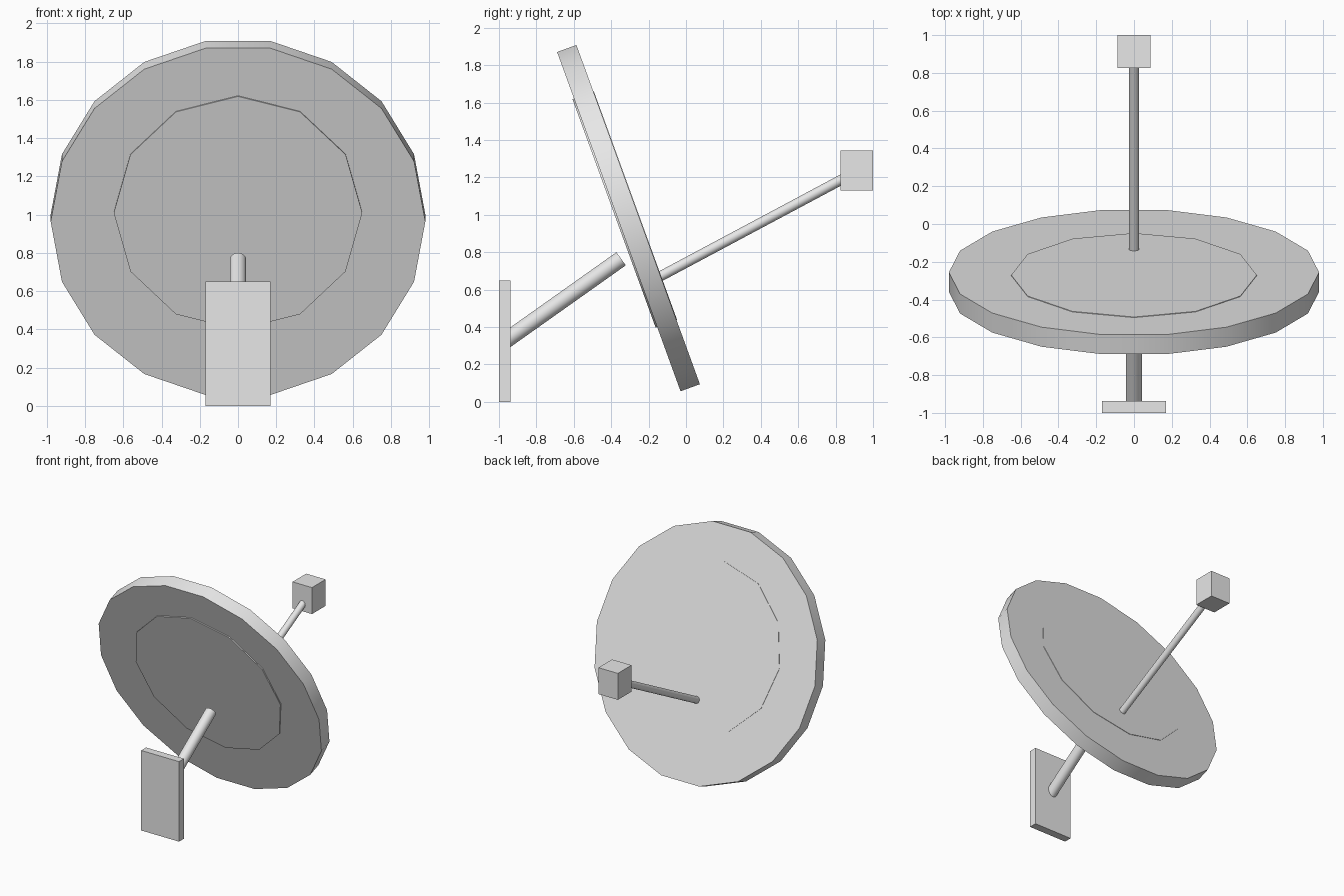
import bpy, math
from mathutils import Vector

if "Cube" in bpy.data.objects:
    bpy.data.objects.remove(bpy.data.objects["Cube"])

grey = bpy.data.materials.new("light grey")
grey.diffuse_color = (0.8, 0.8, 0.8, 1)
grey.use_nodes = True
grey.node_tree.nodes["Principled BSDF"].inputs["Base Color"].default_value = grey.diffuse_color


def finish(name):
    ob = bpy.context.object
    ob.name = name
    ob.data.materials.append(grey)
    return ob


def box(name, lo, hi):
    lo, hi = Vector(lo), Vector(hi)
    bpy.ops.mesh.primitive_cube_add(size=1, location=(lo + hi) / 2)
    ob = finish(name)
    ob.scale = hi - lo


def smooth():
    bpy.ops.object.shade_smooth_by_angle(angle=math.radians(32))


def rod(name, a, b, radius):
    a, b = Vector(a), Vector(b)
    bpy.ops.mesh.primitive_cylinder_add(vertices=24, radius=radius, depth=(b - a).length,
                                        location=(a + b) / 2)
    ob = finish(name)
    ob.rotation_euler = (b - a).to_track_quat('Z', 'Y').to_euler()
    smooth()


def disc(name, sides, radius, depth, y, z, turn):
    # Disc tilted so its face looks backward and 20 degrees upward
    bpy.ops.mesh.primitive_cylinder_add(vertices=sides, radius=radius, depth=depth,
                                        location=(0, y, z))
    ob = finish(name)
    for v in ob.data.vertices:  # puts a corner on the x axis
        c, s = math.cos(turn), math.sin(turn)
        v.co.x, v.co.y = v.co.x * c - v.co.y * s, v.co.x * s + v.co.y * c
    ob.rotation_euler = (math.radians(-70), 0, 0)
    smooth()


# Wall plate and its support strut
box("wall_plate", (-0.17, -1.0, 0), (0.17, -0.937, 0.65))
rod("support_strut", (0, -0.968, 0.325), (0, -0.347, 0.765), 0.043)

# Dish with a slightly thicker inner panel
disc("dish", 18, 0.98, 0.11, -0.3075, 0.9825, math.pi / 2)
disc("inner_panel", 12, 0.65, 0.122, -0.3275, 1.029, 0)

# Receiver on its arm
rod("receiver_arm", (0, -0.16, 0.659), (0, 0.88, 1.214), 0.027)
box("receiver", (-0.0875, 0.825, 1.13), (0.0875, 1.0, 1.345))
